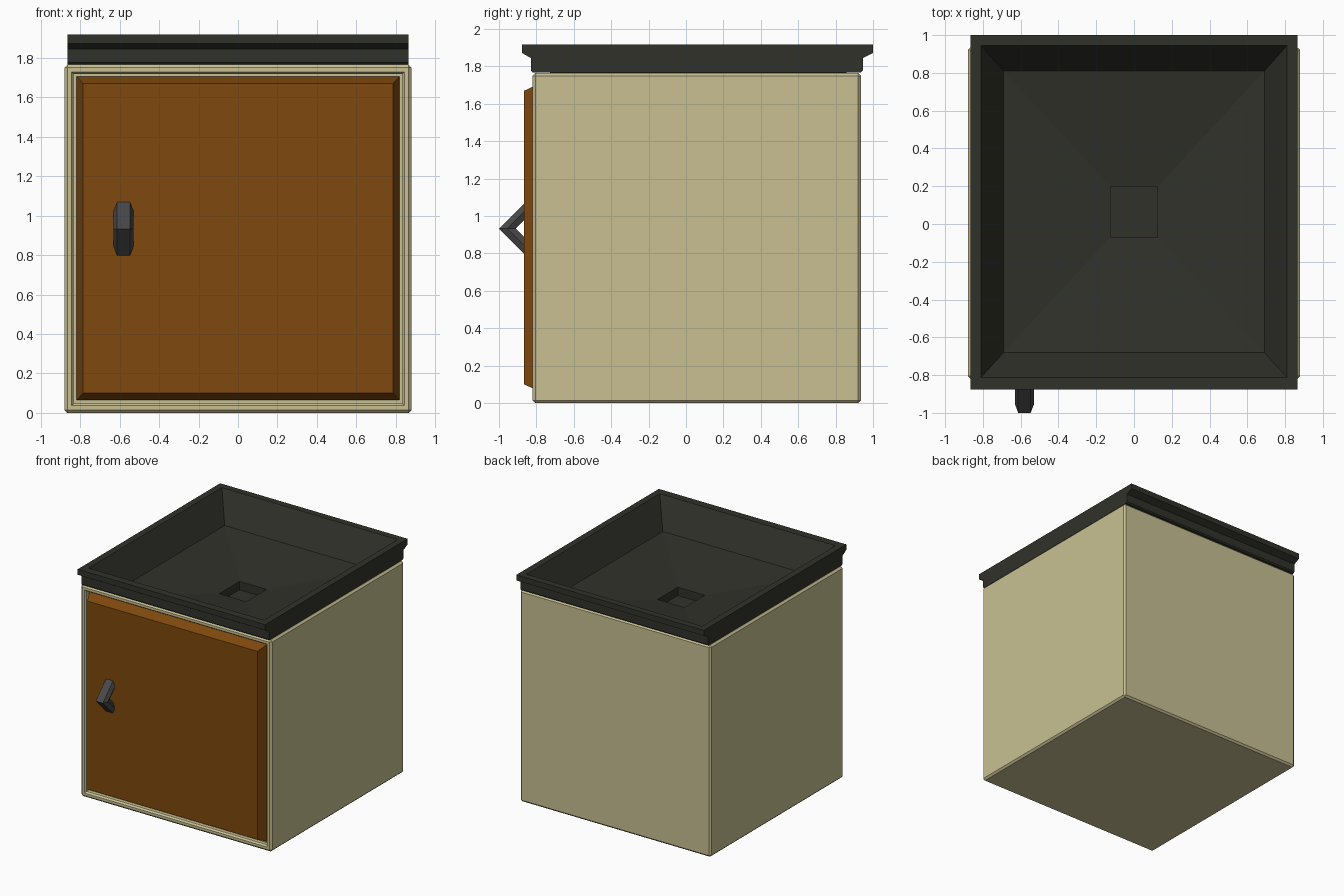
import bpy, bmesh
from mathutils import Vector

if "Cube" in bpy.data.objects:
    bpy.data.objects.remove(bpy.data.objects["Cube"])


def paint(name, rgb):
    mat = bpy.data.materials.new(name)
    mat.diffuse_color = (*rgb, 1)
    mat.use_nodes = True
    mat.node_tree.nodes["Principled BSDF"].inputs["Base Color"].default_value = mat.diffuse_color
    return mat


def finish(name, bm, mat):
    bmesh.ops.recalc_face_normals(bm, faces=bm.faces)
    mesh = bpy.data.meshes.new(name)
    bm.to_mesh(mesh)
    bm.free()
    mesh.materials.append(mat)
    obj = bpy.data.objects.new(name, mesh)
    bpy.context.collection.objects.link(obj)
    return obj


def loft(name, rings, mat, cap_start=True, cap_end=True):
    """Join successive closed rings of points with quads."""
    bm = bmesh.new()
    rows = [[bm.verts.new(p) for p in ring] for ring in rings]
    for a, b in zip(rows, rows[1:]):
        for i in range(len(a)):
            j = (i + 1) % len(a)
            bm.faces.new((a[i], a[j], b[j], b[i]))
    if cap_start:
        bm.faces.new(rows[0])
    if cap_end:
        bm.faces.new(rows[-1])
    return finish(name, bm, mat)


cream = paint("cream", (0.58, 0.53, 0.29))
wood = paint("orange_wood", (0.21, 0.065, 0.004))
stone = paint("dark_stone", (0.031, 0.031, 0.024))
metal = paint("dark_metal", (0.065, 0.065, 0.065))

# Cabinet body: chamfered box with a recessed front and open top under the basin
bm = bmesh.new()
bmesh.ops.create_cube(bm, size=1)
for v in bm.verts:
    v.co = Vector((v.co.x * 1.76, v.co.y * 1.755 + 0.0575, (v.co.z + 0.5) * 1.765))
bmesh.ops.bevel(bm, geom=bm.edges[:], offset=0.015, segments=1, affect='EDGES')
bm.normal_update()
front = min(bm.faces, key=lambda f: f.calc_center_median().y)
top = max(bm.faces, key=lambda f: f.calc_center_median().z)
for thickness, depth in ((0.03, 0), (0.015, -0.015), (0.0001, -0.03)):
    bmesh.ops.inset_region(bm, faces=[front], thickness=thickness, depth=depth)
bmesh.ops.inset_region(bm, faces=[top], thickness=0.05)
bmesh.ops.delete(bm, geom=[top], context='FACES')
finish("cabinet_body", bm, cream)

# Door: slab with sloping edges
door = [(0.818, 0.065, 1.705, -0.775), (0.818, 0.065, 1.705, -0.79),
        (0.785, 0.10, 1.67, -0.865)]
loft("door", [[(-w, y, z0), (w, y, z0), (w, y, z1), (-w, y, z1)]
              for w, z0, z1, y in door], wood)

# Countertop and sink: underside, moulded lip, basin, sloped floor, drain
# (half width, front y, back y, z)
sink = [(0.78, -0.74, 0.868, 1.767), (0.865, -0.82, 0.935, 1.767),
        (0.865, -0.83, 0.945, 1.777), (0.865, -0.83, 0.945, 1.845),
        (0.865, -0.877, 1.0, 1.872), (0.865, -0.877, 1.0, 1.918),
        (0.81, -0.812, 0.945, 1.918), (0.69, -0.68, 0.81, 1.685),
        (0.125, -0.07, 0.197, 1.605), (0.125, -0.07, 0.197, 1.535)]
loft("sink_top", [[(-w, y0, z), (w, y0, z), (w, y1, z), (-w, y1, z)]
                  for w, y0, y1, z in sink], stone, cap_start=False)

# Handle: hexagonal bar bent into a V; each point is (x, y at the bend)
section = [(-0.033, -1.0), (0.033, -1.0), (0.05, -0.955),
           (0.033, -0.91), (-0.033, -0.91), (-0.05, -0.955)]
door_y = -0.862
rings = [[(x - 0.58, door_y if s else y, 0.933 + s * (door_y - y))
          for x, y in section] for s in (-1, 0, 1)]
loft("door_handle", rings, metal)
